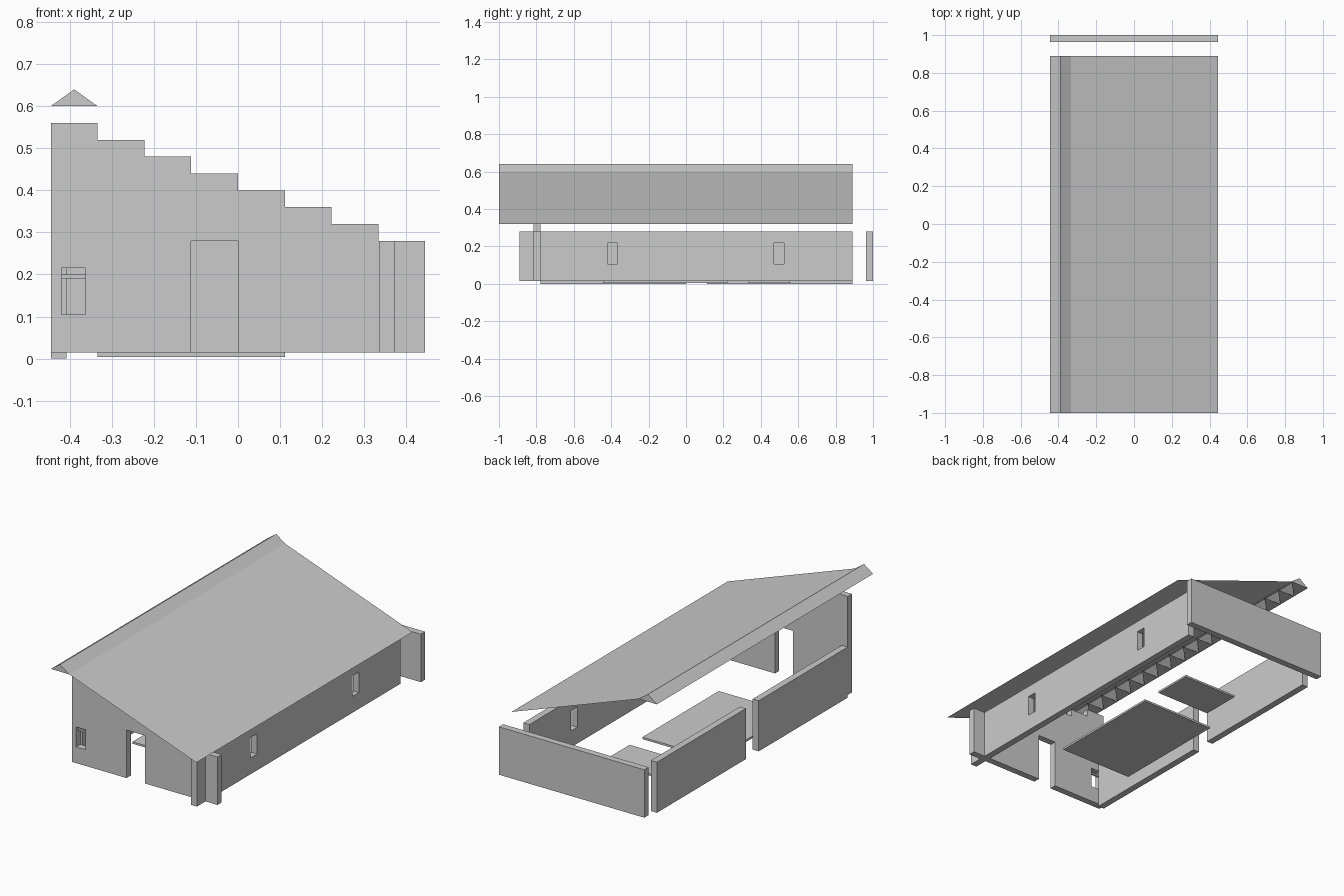
import bpy, bmesh
from mathutils import Vector

if "Cube" in bpy.data.objects:
    bpy.data.objects.remove(bpy.data.objects["Cube"])

X = 0.445          # half width
C = 2 * X / 8      # grid cell
T = 0.037          # wall thickness
BASE, LOW = 0.015, 0.28


def finish(name, bm):
    me = bpy.data.meshes.new(name)
    bm.to_mesh(me)
    bm.free()
    ob = bpy.data.objects.new(name, me)
    bpy.context.collection.objects.link(ob)
    return ob


def rect(a0, a1, z0, z1):
    return [(a0, z0), (a1, z0), (a1, z1), (a0, z1)]


def wall(name, axis, pos, loops, t=T):
    """Slab from an outline plus hole loops, extruded along the axis."""
    bm = bmesh.new()
    for loop in loops:
        vs = [bm.verts.new((pos, a, z) if axis == 'x' else (a, pos, z)) for a, z in loop]
        for i, v in enumerate(vs):
            bm.edges.new((vs[i - 1], v))
    bmesh.ops.triangle_fill(bm, edges=bm.edges[:], use_beauty=True,
                            normal=(1, 0, 0) if axis == 'x' else (0, 1, 0))
    r = bmesh.ops.extrude_face_region(bm, geom=bm.faces[:], use_keep_orig=True)
    move = Vector((t, 0, 0) if axis == 'x' else (0, t, 0))
    bmesh.ops.translate(bm, vec=move, verts=[g for g in r['geom'] if isinstance(g, bmesh.types.BMVert)])
    bmesh.ops.recalc_face_normals(bm, faces=bm.faces[:])
    return finish(name, bm)


def box(name, x0, x1, y0, y1, z0, z1):
    return wall(name, 'x', x0, [rect(y0, y1, z0, z1)], x1 - x0)


# Front wall: stepped top, doorway notch and one window
outline = [(-X, BASE), (-C, BASE), (-C, LOW), (0, LOW), (0, BASE), (X, BASE)]
for i in range(8):
    z = LOW + 0.04 * i
    outline += [(X - C * i, z), (X - C * (i + 1), z)]
wall("front_wall", 'y', -0.815, [outline, rect(-0.42, -0.362, 0.105, 0.215)])
box("front_window_bar", -0.42, -0.362, -0.80, -0.79, 0.19, 0.20)

# Right wall with two windows
wall("right_wall", 'x', 0.335, [rect(-0.89, 0.89, BASE, LOW),
                                rect(-0.42, -0.365, 0.105, 0.218),
                                rect(0.47, 0.525, 0.105, 0.218)])

# Left wall in two parts with a door gap, and the plain back wall
for name, y0, y1 in (("left_wall_front", -0.778, 0), ("left_wall_back", C, 0.89)):
    box(name, -X, -X + T, y0, y1, 0, LOW)
box("back_wall", -X, X, 0.963, 1.0, BASE, LOW)

# Floor mats
box("large_floor_mat", -3 * C, C, -4 * C, 2 * C, 0.004, BASE)
box("small_floor_mat", -2 * C, C, 3 * C, 5 * C, 0.004, BASE)

# Roof: thin sloping sheet with a closed ridge, open half-triangles beneath
bm = bmesh.new()
prof = [(-X, 0.60), (-X + C / 2, 0.64), (-X + C, 0.60), (X, 0.32)]
Y0, Y1 = -1.0, 0.89
f = [bm.verts.new((x, Y0, z)) for x, z in prof]
b = [bm.verts.new((x, Y1, z)) for x, z in prof]
for i in range(3):
    bm.faces.new((f[i], f[i + 1], b[i + 1], b[i]))
bm.faces.new((f[0], f[2], f[1]))
bm.faces.new((b[0], b[1], b[2]))
n = 17
d = (Y1 - Y0) / n
for i in range(n):
    y = Y0 + d * i
    bm.faces.new([bm.verts.new(p) for p in
                  ((-X, y, 0.60), (-X, y + d, 0.60), (-X + C, y + d, 0.60))])
finish("roof", bm)
